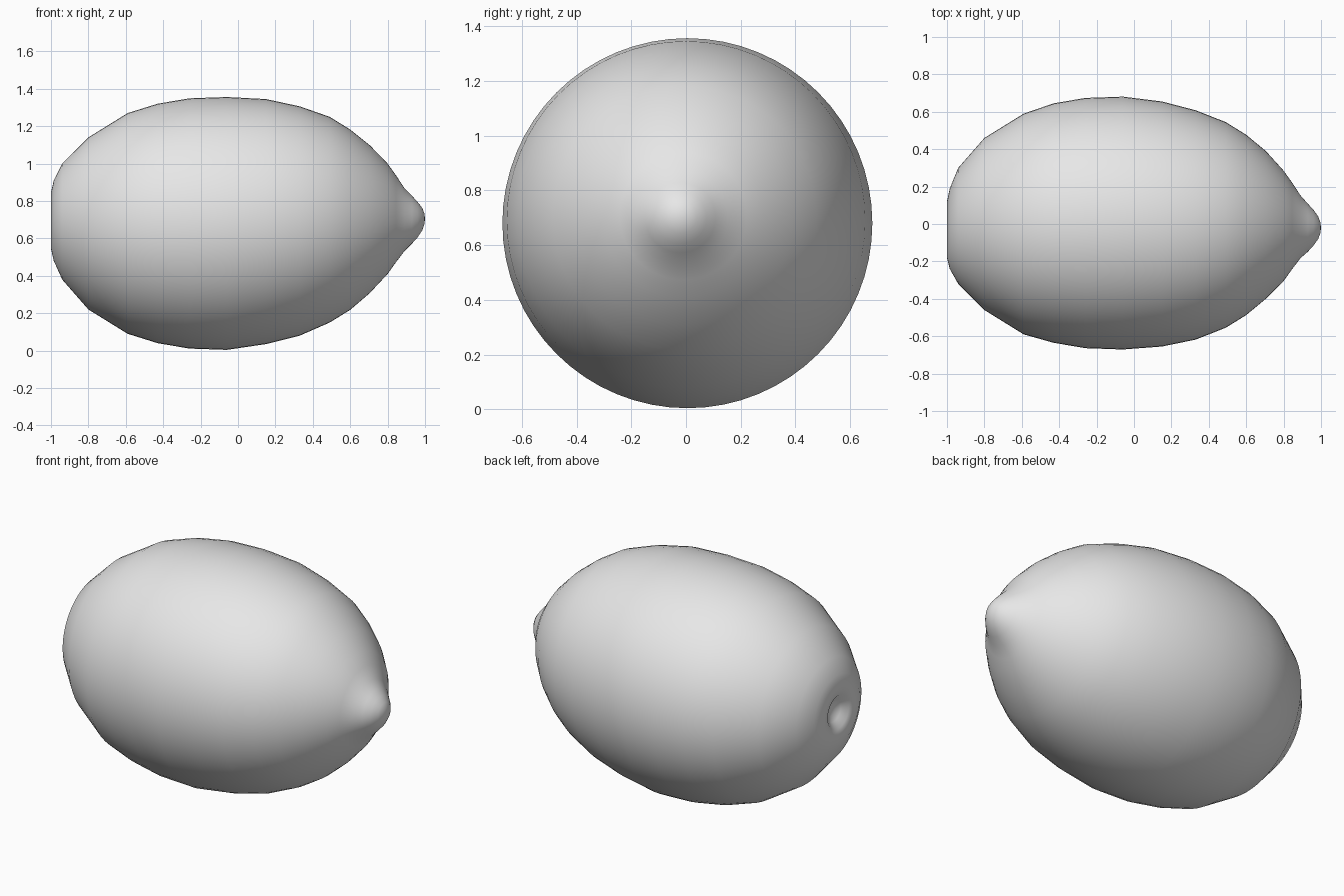
import bpy, bmesh, math

cube = bpy.data.objects.get("Cube")
if cube:
    bpy.data.objects.remove(cube, do_unlink=True)

SIDES = 64

# Pale grey skin
skin = bpy.data.materials.new("pale_grey")
skin.use_nodes = True
grey = (0.8, 0.8, 0.8, 1)
skin.diffuse_color = grey
skin.node_tree.nodes["Principled BSDF"].inputs["Base Color"].default_value = grey

# Rings along the fruit: x, radius, centre y, centre z (stem dimple to nipple tip)
rings = [
    (-0.945, 0.035, -0.03, 0.69), (-0.96, 0.065, -0.03, 0.69),
    (-0.99, 0.10, -0.03, 0.69), (-1.0, 0.15, -0.03, 0.695),
    (-0.985, 0.215, -0.025, 0.695), (-0.94, 0.31, -0.01, 0.69),
    (-0.80, 0.46, 0.0, 0.68), (-0.59, 0.59, 0.0, 0.68),
    (-0.43, 0.64, 0.005, 0.68), (-0.26, 0.669, 0.005, 0.68),
    (-0.06, 0.676, 0.005, 0.68), (0.15, 0.655, 0.0, 0.69),
    (0.33, 0.613, -0.005, 0.693), (0.49, 0.55, -0.005, 0.70),
    (0.60, 0.482, -0.005, 0.70), (0.705, 0.395, -0.005, 0.703),
    (0.80, 0.295, -0.01, 0.705), (0.845, 0.232, -0.01, 0.705),
    (0.89, 0.168, -0.015, 0.70), (0.93, 0.128, -0.02, 0.70),
    (0.96, 0.095, -0.02, 0.70), (0.985, 0.06, -0.02, 0.703),
    (0.996, 0.03, -0.02, 0.705),
]

# Fruit body: bridge the rings and close both ends with a fan
bm = bmesh.new()
loops = []
for x, r, cy, cz in rings:
    loops.append([bm.verts.new((x, cy + r * math.cos(a), cz + r * math.sin(a)))
                  for a in (2 * math.pi * i / SIDES for i in range(SIDES))])
for a, b in zip(loops, loops[1:]):
    for i in range(SIDES):
        j = (i + 1) % SIDES
        bm.faces.new((a[i], a[j], b[j], b[i]))
for loop, tip in ((loops[0], (-0.94, -0.03, 0.69)), (loops[-1], (1.0, -0.02, 0.706))):
    centre = bm.verts.new(tip)
    for i in range(SIDES):
        bm.faces.new((loop[i], loop[(i + 1) % SIDES], centre))
bmesh.ops.recalc_face_normals(bm, faces=bm.faces)
for face in bm.faces:
    face.smooth = True

mesh = bpy.data.meshes.new("fruit_body")
bm.to_mesh(mesh)
bm.free()
mesh.materials.append(skin)
fruit = bpy.data.objects.new("fruit_body", mesh)
bpy.context.collection.objects.link(fruit)
